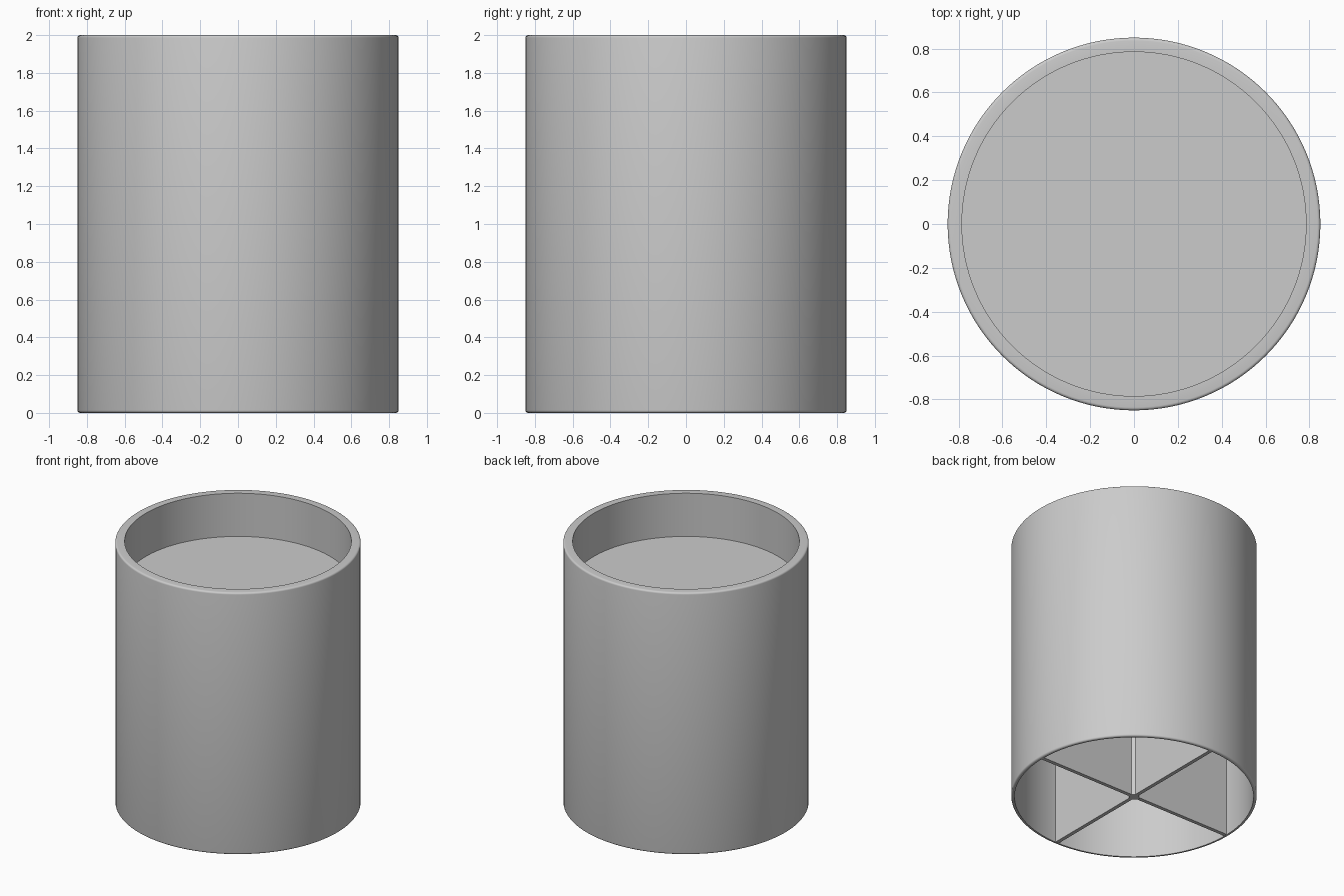
import bpy, bmesh, math

cube = bpy.data.objects.get("Cube")
if cube:
    bpy.data.objects.remove(cube, do_unlink=True)

grey = bpy.data.materials.new("plain grey")
grey.use_nodes = True
COLOUR = (0.6, 0.6, 0.6, 1)
grey.diffuse_color = COLOUR
grey.node_tree.nodes["Principled BSDF"].inputs["Base Color"].default_value = COLOUR

RADIUS, HEIGHT = 0.85, 2.0
TRAY_RADIUS, TRAY_Z = 0.785, 1.67
SKIRT_RADIUS, CEILING_Z = 0.827, 1.62
RIB = 0.028
ROUND = 0.014


def finish(name, bm):
    """Turn a bmesh into a named, coloured, smooth-shaded object."""
    bmesh.ops.recalc_face_normals(bm, faces=bm.faces)
    mesh = bpy.data.meshes.new(name)
    bm.to_mesh(mesh)
    bm.free()
    mesh.materials.append(grey)
    obj = bpy.data.objects.new(name, mesh)
    bpy.context.collection.objects.link(obj)
    bpy.ops.object.select_all(action="DESELECT")
    obj.select_set(True)
    bpy.context.view_layer.objects.active = obj
    bpy.ops.object.shade_smooth_by_angle(angle=math.radians(35))
    return obj


def rounded(z, direction, steps=4):
    """Quarter-round outer edge, from the flat end towards the side."""
    pts = []
    for i in range(steps + 1):
        a = math.pi / 2 * i / steps
        pts.append((RADIUS - ROUND + ROUND * math.sin(a),
                    z - direction * ROUND * (1 - math.cos(a))))
    return pts


# Body: recessed tray on top, thin open skirt underneath
profile = [(0, TRAY_Z), (TRAY_RADIUS, TRAY_Z), (TRAY_RADIUS, HEIGHT)]
profile += rounded(HEIGHT, 1)
profile += rounded(0, -1)[::-1]
profile += [(SKIRT_RADIUS, 0), (SKIRT_RADIUS, CEILING_Z), (0, CEILING_Z)]
bm = bmesh.new()
verts = [bm.verts.new((r, 0, z)) for r, z in profile]
edges = [bm.edges.new(pair) for pair in zip(verts, verts[1:])]
bmesh.ops.spin(bm, geom=verts + edges, cent=(0, 0, 0), axis=(0, 0, 1),
               angle=math.tau, steps=128, use_merge=True)
bmesh.ops.remove_doubles(bm, verts=bm.verts, dist=1e-5)
finish("pot_body", bm)

# Four stiffening ribs in a cross beneath the tray
top = CEILING_Z + 0.01
reach = SKIRT_RADIUS + 0.006
for i, side in enumerate(("left", "back", "right", "front")):
    bm = bmesh.new()
    bmesh.ops.create_cube(bm, size=1)
    bmesh.ops.scale(bm, vec=(reach, RIB, top), verts=bm.verts)
    bmesh.ops.translate(bm, vec=(reach / 2, 0, top / 2 + 0.002), verts=bm.verts)
    finish(side + "_rib", bm).rotation_euler.z = i * math.pi / 2

# Chamfered post where the ribs meet
bm = bmesh.new()
bmesh.ops.create_cone(bm, cap_ends=True, segments=4, radius1=0.048,
                      radius2=0.048, depth=top)
bmesh.ops.translate(bm, vec=(0, 0, top / 2 + 0.001), verts=bm.verts)
finish("centre_post", bm)
